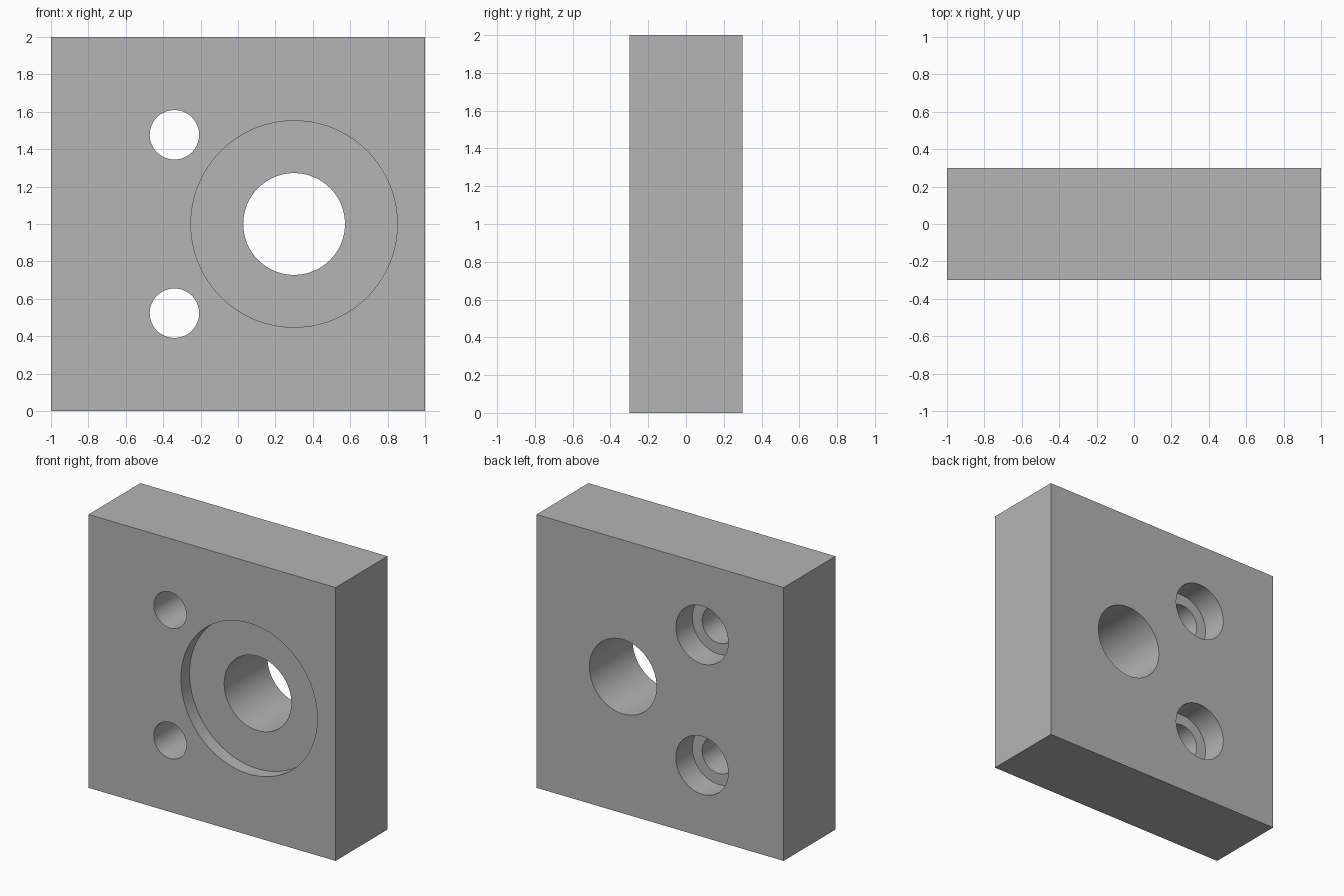
import bpy, bmesh, math
from mathutils import Matrix, Vector

cube = bpy.data.objects.get("Cube")
if cube:
    bpy.data.objects.remove(cube, do_unlink=True)

HALF_DEPTH = 0.3
SEGMENTS = 96

grey = bpy.data.materials.new("plain grey")
grey.use_nodes = True
colour = (0.46, 0.46, 0.46, 1)
grey.diffuse_color = colour
grey.node_tree.nodes["Principled BSDF"].inputs["Base Color"].default_value = colour


def add_object(name, bm):
    bmesh.ops.recalc_face_normals(bm, faces=bm.faces)
    mesh = bpy.data.meshes.new(name)
    bm.to_mesh(mesh)
    bm.free()
    mesh.materials.append(grey)
    obj = bpy.data.objects.new(name, mesh)
    bpy.context.collection.objects.link(obj)
    return obj


def stepped_cutter(name, x, z, profile):
    """Lathe a (radius, y) profile around an axis parallel to y."""
    bm = bmesh.new()
    rings = []
    for radius, y in profile:
        angles = [math.tau * i / SEGMENTS for i in range(SEGMENTS)]
        rings.append([bm.verts.new((x + radius * math.cos(a), y, z + radius * math.sin(a)))
                      for a in angles])
    for near, far in zip(rings, rings[1:]):
        for i in range(SEGMENTS):
            j = (i + 1) % SEGMENTS
            bm.faces.new((near[i], near[j], far[j], far[i]))
    bm.faces.new(rings[0])
    bm.faces.new(rings[-1])
    obj = add_object(name, bm)
    obj.hide_render = True
    return obj


# Square block
bm = bmesh.new()
bmesh.ops.create_cube(bm, size=1, matrix=Matrix.Translation((0, 0, 1))
                      @ Matrix.Diagonal(Vector((2, 2 * HALF_DEPTH, 2, 1))))
block = add_object("mounting_block", bm)

# Large bore with a shallow round recess at the front
front, back = -HALF_DEPTH - 0.1, HALF_DEPTH + 0.1
recess_floor = -HALF_DEPTH + 0.1
cutters = [stepped_cutter("bore_cutter", 0.3, 1, [
    (0.552, front), (0.552, recess_floor), (0.272, recess_floor), (0.272, back)])]

# Two bolt holes, counterbored from the back
shoulder = HALF_DEPTH - 0.19
for side, name in ((1, "upper"), (-1, "lower")):
    cutters.append(stepped_cutter(name + "_bolt_cutter", -0.34, 1 + side * 0.477, [
        (0.132, front), (0.132, shoulder), (0.212, shoulder), (0.212, back)]))

# Cut the holes, then discard the cutters
bpy.ops.object.select_all(action="DESELECT")
bpy.context.view_layer.objects.active = block
block.select_set(True)
for cutter in cutters:
    cut = block.modifiers.new(cutter.name, "BOOLEAN")
    cut.operation = "DIFFERENCE"
    cut.solver = "EXACT"
    cut.object = cutter
    bpy.ops.object.modifier_apply(modifier=cut.name)
    bpy.data.objects.remove(cutter, do_unlink=True)

# Smooth hole walls, crisp edges
bpy.ops.object.shade_smooth_by_angle(angle=math.radians(30))
